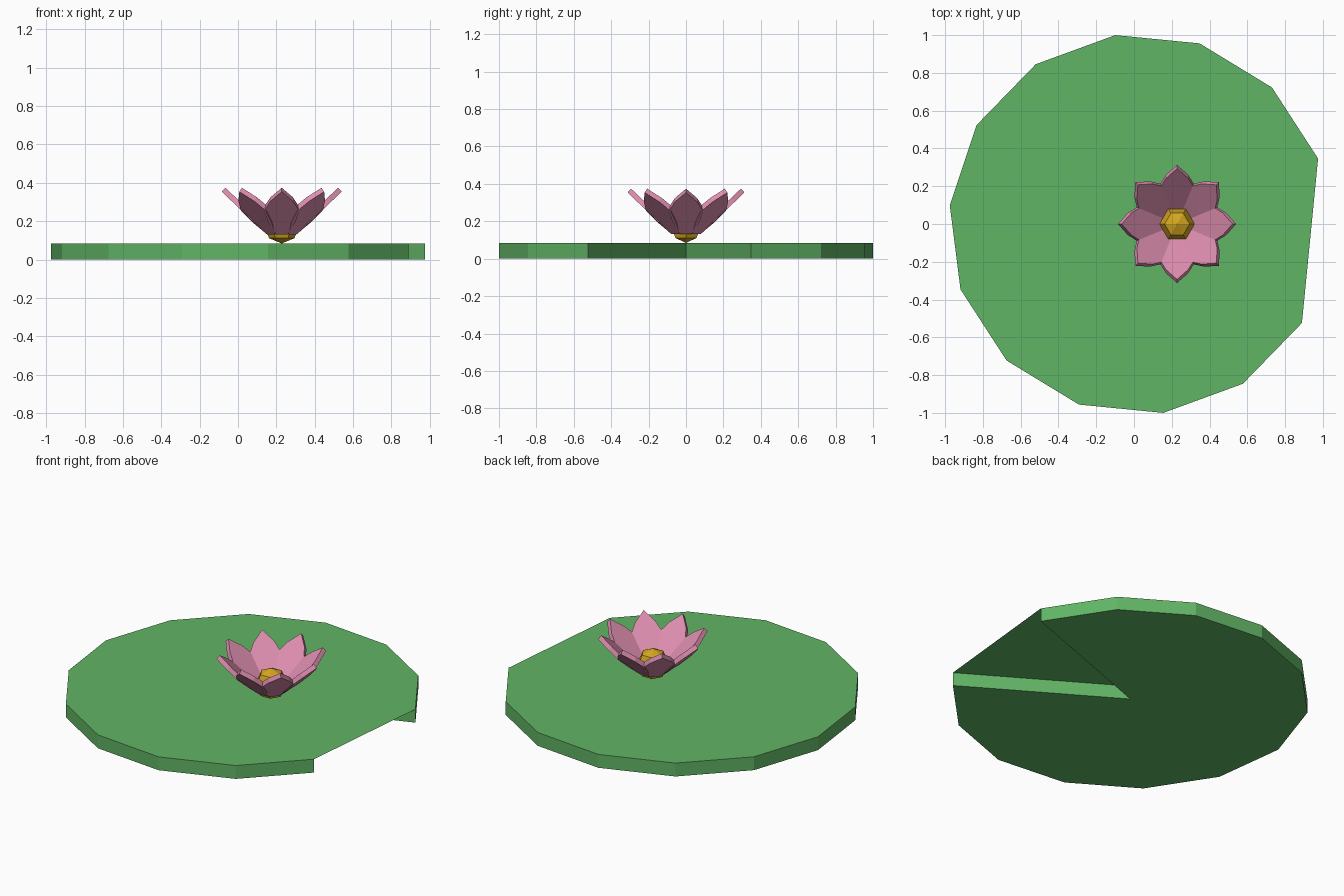
import bpy
import bmesh
from math import sin, cos, radians
from mathutils import Matrix, Vector

cube = bpy.data.objects.get("Cube")
if cube:
    bpy.data.objects.remove(cube, do_unlink=True)


def material(name, color):
    mat = bpy.data.materials.new(name)
    mat.use_nodes = True
    mat.diffuse_color = (*color, 1)
    mat.node_tree.nodes["Principled BSDF"].inputs["Base Color"].default_value = (*color, 1)
    return mat


def finish(bm, name, mat):
    bmesh.ops.recalc_face_normals(bm, faces=bm.faces[:])
    mesh = bpy.data.meshes.new(name)
    bm.to_mesh(mesh)
    bm.free()
    mesh.materials.append(mat)
    obj = bpy.data.objects.new(name, mesh)
    bpy.context.collection.objects.link(obj)
    return obj


leaf_green = material("leaf green", (0.12, 0.46, 0.13))
petal_pink = material("petal pink", (0.73, 0.27, 0.43))
pollen_gold = material("pollen gold", (0.66, 0.38, 0.015))

# Lily pad: 14-sided disc with one corner left out; the lower part is notched
# to the centre while the top sheet runs straight across the notch
SIDES, RADIUS, HEIGHT = 14, 1.008, 0.083
PAD_CENTRE = Vector((0.028, 0, 0))
bm = bmesh.new()
rim = []
for i in range(SIDES - 1):
    a = radians(20.1 + i * 360 / SIDES)
    rim.append(PAD_CENTRE + RADIUS * Vector((cos(a), sin(a), 0)))
up = Vector((0, 0, HEIGHT))
low = [bm.verts.new(p) for p in rim + [PAD_CENTRE]]
high = [bm.verts.new(p + up) for p in rim + [PAD_CENTRE]]
for i in range(SIDES):
    j = (i + 1) % SIDES
    bm.faces.new((low[i], low[j], high[j], high[i]))
    if i < SIDES - 2:
        bm.faces.new((low[i], low[j], low[-1]))
        bm.faces.new((high[i], high[j], high[-1]))
bm.faces.new((high[-3 + 1], high[0], high[-1]))
finish(bm, "lily_pad", leaf_green)

# Flower petals: one flat pointed outline, thickened, tilted and repeated
FLOWER = Vector((0.228, 0, 0))
BASE, TIP = Vector((0.07, 0, 0.142)), Vector((0.303, 0, 0.364))
THICK = 0.028
OUTLINE = ((0, 0.03), (0.28, 0.07), (0.55, 0.092), (0.78, 0.058))
along = TIP - BASE
normal = Vector((-along.z, 0, along.x)).normalized() * THICK / 2
side = Vector((0, 1, 0))
half = [BASE + along * t + side * w for t, w in OUTLINE]
mirrored = [BASE + along * t - side * w for t, w in reversed(OUTLINE)]
points = half + [TIP] + mirrored
for k in range(8):
    bm = bmesh.new()
    turn = Matrix.Translation(FLOWER) @ Matrix.Rotation(radians(45 * k), 4, "Z")
    inner = [bm.verts.new(turn @ (p + normal)) for p in points]
    outer = [bm.verts.new(turn @ (p - normal)) for p in points]
    bm.faces.new(inner)
    bm.faces.new(outer)
    for i in range(len(points)):
        j = (i + 1) % len(points)
        bm.faces.new((inner[i], inner[j], outer[j], outer[i]))
    finish(bm, f"petal_{k + 1}", petal_pink)

# Flower heart: coarse six-sided ball resting on the pad
bm = bmesh.new()
bmesh.ops.create_uvsphere(
    bm, u_segments=6, v_segments=4, radius=0.093,
    matrix=Matrix.Translation(FLOWER + Vector((0, 0, 0.177)))
    @ Matrix.Rotation(radians(30), 4, "Z"))
finish(bm, "flower_heart", pollen_gold)
